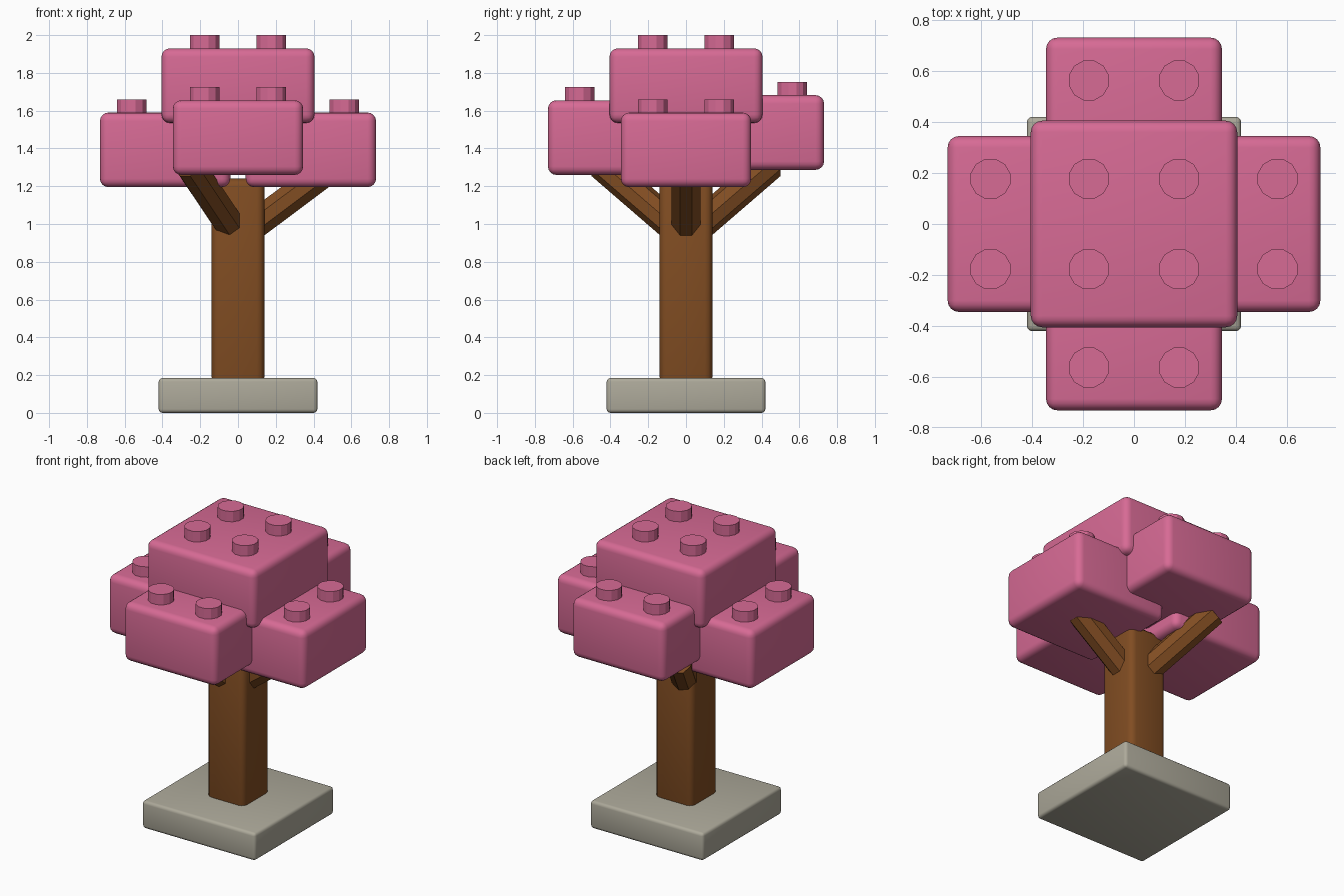
import bpy
import math
from mathutils import Vector

if "Cube" in bpy.data.objects:
    bpy.data.objects.remove(bpy.data.objects["Cube"])


def material(name, rgb):
    m = bpy.data.materials.new(name)
    m.diffuse_color = (*rgb, 1.0)
    m.use_nodes = True
    m.node_tree.nodes["Principled BSDF"].inputs["Base Color"].default_value = m.diffuse_color
    return m


PINK = material("blossom pink", (0.68, 0.145, 0.30))
BROWN = material("bark brown", (0.22, 0.074, 0.016))
GREY = material("stone grey", (0.42, 0.40, 0.325))


def finish(obj, name, mat):
    obj.name = name
    obj.data.materials.append(mat)
    bpy.ops.object.shade_smooth_by_angle(angle=math.radians(29))
    return obj


def box(name, mat, centre, half, z0, z1, bevel, segments=3):
    """Rounded box from its centre, half width and height range."""
    bpy.ops.mesh.primitive_cube_add(size=1, location=(*centre, (z0 + z1) / 2))
    obj = bpy.context.object
    obj.scale = (half * 2, half * 2, z1 - z0)
    bpy.ops.object.transform_apply(location=False, rotation=False, scale=True)
    mod = obj.modifiers.new("rounding", "BEVEL")
    mod.width = bevel
    mod.segments = segments
    bpy.ops.object.modifier_apply(modifier=mod.name)
    return finish(obj, name, mat)


def leaf_block(name, centre, half, z0, z1):
    """Foliage block with four studs on top."""
    box(name, PINK, centre, half, z0, z1, 0.045, 4)
    for i, sx in enumerate((-1, 1)):
        for j, sy in enumerate((-1, 1)):
            bpy.ops.mesh.primitive_cylinder_add(
                vertices=12, radius=0.081, depth=0.10,
                location=(centre[0] + sx * 0.177, centre[1] + sy * 0.177, z1 + 0.02),
                rotation=(0, 0, math.radians(15)))
            finish(bpy.context.object, f"{name}_stud_{i * 2 + j + 1}", PINK)


# Stone base
box("base", GREY, (0, 0), 0.42, 0.0, 0.185, 0.02)

# Trunk: square post with rounded upright corners
bpy.ops.mesh.primitive_cube_add(size=1, location=(0, 0, 0.695))
trunk = bpy.context.object
trunk.scale = (0.28, 0.28, 1.09)
bpy.ops.object.transform_apply(location=False, rotation=False, scale=True)
rounding = trunk.modifiers.new("rounding", "BEVEL")
rounding.width = 0.04
rounding.segments = 3
bpy.ops.object.modifier_apply(modifier=rounding.name)
finish(trunk, "trunk", BROWN)

# Three branches, evenly spread around the trunk
start = Vector((0, 0, 0.93))
for i in range(3):
    a = math.radians(120 * i)
    end = Vector((0.515 * math.cos(a), 0.515 * math.sin(a), 1.315))
    axis = end - start
    bpy.ops.mesh.primitive_cylinder_add(vertices=8, radius=0.082, depth=axis.length,
                                        location=(start + end) / 2)
    branch = bpy.context.object
    # lean outward, turn to its direction, with a flat side underneath
    branch.rotation_euler = (0, math.acos(axis.z / axis.length), a)
    for v in branch.data.vertices:
        x, y = v.co.x, v.co.y
        c, s = math.cos(math.pi / 8), math.sin(math.pi / 8)
        v.co.x, v.co.y = x * c - y * s, x * s + y * c
    finish(branch, f"branch_{i + 1}", BROWN)

# Foliage
leaf_block("leaves_top", (0, 0), 0.405, 1.535, 1.93)
leaf_block("leaves_right", (0.386, 0), 0.345, 1.195, 1.59)
leaf_block("leaves_left", (-0.386, 0), 0.345, 1.195, 1.59)
leaf_block("leaves_front", (0, -0.386), 0.345, 1.26, 1.655)
leaf_block("leaves_back", (0, 0.386), 0.345, 1.287, 1.682)
